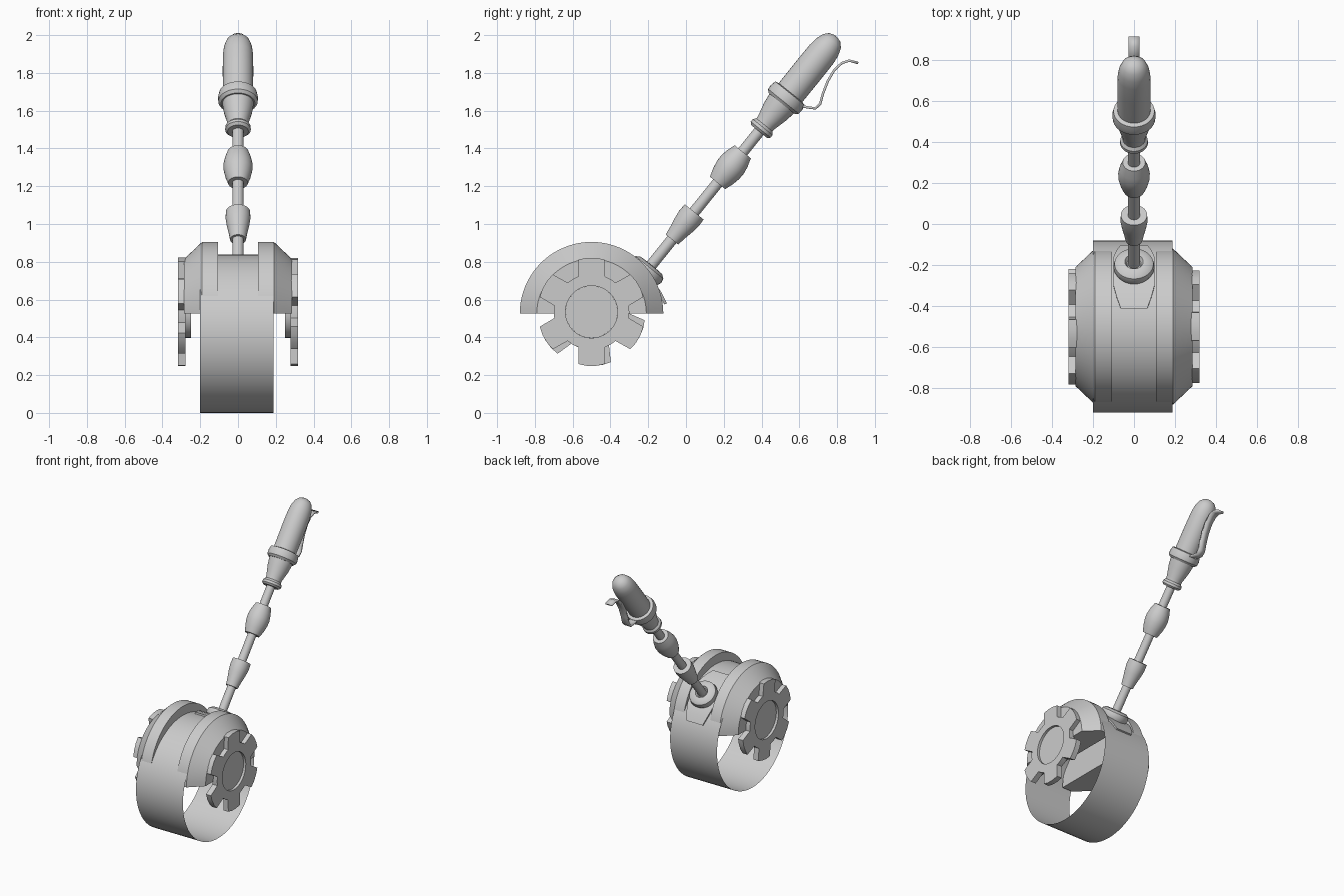
import bpy, bmesh
from math import sin, cos, pi, radians
from mathutils import Matrix, Vector

if "Cube" in bpy.data.objects:
    bpy.data.objects.remove(bpy.data.objects["Cube"])

HUB = Vector((0, -0.5, 0))
# local z -> world x, local x -> world y, local y -> world z
SIDE = Matrix(((0, 0, 1, 0), (1, 0, 0, 0), (0, 1, 0, 0), (0, 0, 0, 1)))
# frame of the tilted stick: local z runs along it
STICK = Matrix.Translation((0, -0.2, 0.762)) @ Matrix.Rotation(radians(-38.9), 4, 'X')


def side_at(z, mirror=1):
    flip = Matrix.Diagonal((mirror, 1, 1, 1))
    return flip @ Matrix.Translation((0, HUB.y, z)) @ SIDE


def finish(bm, name, matrix=Matrix(), angle=35):
    bm.transform(matrix)
    bmesh.ops.remove_doubles(bm, verts=bm.verts, dist=1e-5)
    bmesh.ops.recalc_face_normals(bm, faces=bm.faces)
    me = bpy.data.meshes.new(name)
    bm.to_mesh(me)
    bm.free()
    ob = bpy.data.objects.new(name, me)
    bpy.context.collection.objects.link(ob)
    bpy.ops.object.select_all(action='DESELECT')
    ob.select_set(True)
    bpy.context.view_layer.objects.active = ob
    bpy.ops.object.shade_smooth_by_angle(angle=radians(angle))
    return ob


def lathe(name, profile, matrix, steps=32, arc=2 * pi):
    """Turn a (radius, height) profile round local z; close the ends of a part turn."""
    bm = bmesh.new()
    rows = []
    for i in range(steps + 1):
        a = arc * i / steps
        rows.append([bm.verts.new((r * cos(a), r * sin(a), h)) for r, h in profile])
    for p, q in zip(rows, rows[1:]):
        for j in range(len(profile) - 1):
            bm.faces.new((p[j], q[j], q[j + 1], p[j + 1]))
    if arc < 2 * pi:
        bm.faces.new(rows[0])
        bm.faces.new(rows[-1])
    bmesh.ops.dissolve_degenerate(bm, dist=1e-6, edges=bm.edges)
    return finish(bm, name, matrix)


def gear(name, matrix):
    """Six-toothed ring with a round hole."""
    tooth = [(-20.5, .2), (-14, .285), (-5, .287), (5, .287), (14, .285), (20.5, .2), (30, .2)]
    pts = [(radians(90 + 60 * k + a), r) for k in range(6) for a, r in tooth]
    bm = bmesh.new()
    rings = [[bm.verts.new(((r if outer else .138) * cos(a), (r if outer else .138) * sin(a), h))
              for a, r in pts]
             for outer, h in ((1, .278), (1, .318), (0, .318), (0, .278))]
    n = len(pts)
    for k in range(4):
        p, q = rings[k], rings[(k + 1) % 4]
        for i in range(n):
            bm.faces.new((p[i], p[(i + 1) % n], q[(i + 1) % n], q[i]))
    return finish(bm, name, matrix, 30)


# wheel band, a thin open ring
lathe("wheel_band", [(.419, -.2), (.419, .188)], side_at(.419), 64)

# half-round covers, gears and hubs on both sides
for side, mirror, turn in (("right", 1, 0), ("left", -1, 7)):
    lathe(side + "_cover", [(0, .107), (.38, .107), (.38, .19), (.29, .285), (0, .285)],
          side_at(.525, mirror), 40, pi)
    gear(side + "_gear", side_at(.535, mirror) @ Matrix.Rotation(radians(turn), 4, 'Z'))
    lathe(side + "_hub", [(0, .25), (.138, .25), (.138, .3), (0, .3)], side_at(.535, mirror))

# curved mounting plate lying on the band
bm = bmesh.new()
rows = []
for deg, w in ((22, .065), (30, .085), (38, .1), (46, .1), (54, .1), (62, .1), (70, .085), (78, .065)):
    a = radians(deg)
    rows.append([[bm.verts.new((x, HUB.y + r * cos(a), .419 + r * sin(a))) for x in (-w, w)]
                 for r in (.415, .43)])
for p, q in zip(rows, rows[1:]):
    loop_p = (p[0][0], p[0][1], p[1][1], p[1][0])
    loop_q = (q[0][0], q[0][1], q[1][1], q[1][0])
    for i in range(4):
        j = (i + 1) % 4
        bm.faces.new((loop_p[i], loop_p[j], loop_q[j], loop_q[i]))
for e in (rows[0], rows[-1]):
    bm.faces.new((e[0][0], e[0][1], e[1][1], e[1][0]))
finish(bm, "mount_plate")

# stick parts, each turned about the stick axis
lathe("stick_socket", [(0, -.04), (.09, -.04), (.1, -.015), (.095, .01), (.075, .025),
                       (.045, .027), (.035, .01), (0, .01)], STICK)
lathe("stick_rod", [(0, -.03), (.03, -.03), (.03, 1.0), (0, 1.0)], STICK, 24)
lathe("lower_bulb", [(0, .2), (.042, .2), (.05, .25), (.06, .3), (.066, .345),
                     (.064, .388), (.03, .388)], STICK)
lathe("middle_bulb", [(0, .585), (.052, .585), (.067, .63), (.076, .675), (.077, .71),
                      (.07, .75), (.055, .797), (0, .797)], STICK)
lathe("handle_neck", [(0, .935), (.055, .935), (.068, .948), (.067, .965), (.055, .98),
                      (.057, 1.0), (.075, 1.07), (.085, 1.14), (0, 1.14)], STICK)
lathe("handle_collar", [(0, 1.125), (.09, 1.125), (.104, 1.14), (.106, 1.165), (.1, 1.195),
                        (.08, 1.2), (0, 1.2)], STICK)
lathe("handle_grip", [(0, 1.19), (.08, 1.19), (.081, 1.35), (.08, 1.46), (.074, 1.51),
                      (.06, 1.55), (.038, 1.574), (.015, 1.582), (0, 1.583)], STICK)

# bent brake lever: flat strip following a curve in the side plane
path = [(.58, 1.635), (.64, 1.618), (.685, 1.612), (.71, 1.635), (.725, 1.69), (.75, 1.755),
        (.785, 1.815), (.825, 1.852), (.865, 1.865), (.912, 1.852)]
bm = bmesh.new()
rows = [[bm.verts.new((x, y, z)) for x in (-.027, .027)] for y, z in path]
for p, q in zip(rows, rows[1:]):
    bm.faces.new((p[0], p[1], q[1], q[0]))
lever = finish(bm, "brake_lever", angle=50)
mod = lever.modifiers.new("thickness", 'SOLIDIFY')
mod.thickness = .013
mod.offset = 0
